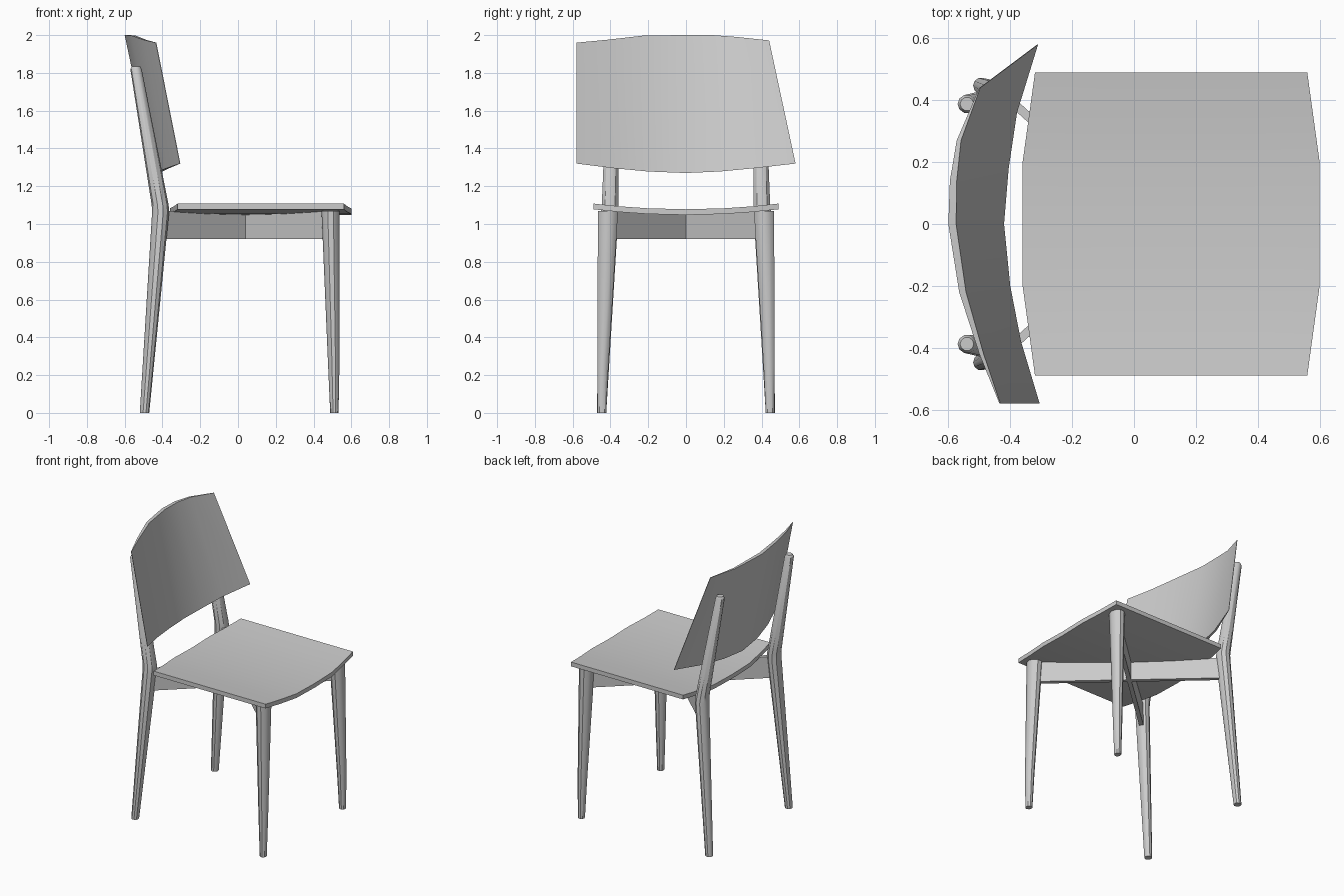
import bpy
import math
from mathutils import Vector

cube = bpy.data.objects.get("Cube")
if cube:
    bpy.data.objects.remove(cube, do_unlink=True)

GREY = (0.6, 0.6, 0.6, 1)
grey = bpy.data.materials.new("plain grey")
grey.use_nodes = True
grey.diffuse_color = GREY
grey.node_tree.nodes["Principled BSDF"].inputs["Base Color"].default_value = GREY


def add_mesh(name, verts, faces):
    mesh = bpy.data.meshes.new(name)
    mesh.from_pydata(verts, [], faces)
    mesh.materials.append(grey)
    obj = bpy.data.objects.new(name, mesh)
    bpy.context.collection.objects.link(obj)
    bpy.ops.object.select_all(action='DESELECT')
    obj.select_set(True)
    bpy.context.view_layer.objects.active = obj
    bpy.ops.object.mode_set(mode='EDIT')
    bpy.ops.mesh.select_all(action='SELECT')
    bpy.ops.mesh.normals_make_consistent(inside=False)
    bpy.ops.object.mode_set(mode='OBJECT')
    bpy.ops.object.shade_smooth_by_angle(angle=math.radians(35))
    return obj


def loft(name, rings):
    """Skin a list of equal closed rings and cap both ends."""
    n = len(rings[0])
    verts = [v for ring in rings for v in ring]
    faces = [(r * n + i, r * n + (i + 1) % n, (r + 1) * n + (i + 1) % n, (r + 1) * n + i)
             for r in range(len(rings) - 1) for i in range(n)]
    faces += [tuple(range(n)), tuple(range((len(rings) - 1) * n, len(rings) * n))]
    return add_mesh(name, verts, faces)


def leg(name, sections, side, sides=10):
    """Tapered leg; each section is x, y, z, x radius, y radius."""
    rings = []
    for x, y, z, rx, ry in sections:
        angles = [math.tau * i / sides for i in range(sides)]
        rings.append([(x + rx * math.cos(a), side * y + ry * math.sin(a), z) for a in angles])
    return loft(name, rings)


# Legs
front_leg = [(0.51, 0.445, 0, 0.022, 0.024), (0.507, 0.44, 0.25, 0.03, 0.031),
             (0.49, 0.413, 1.07, 0.048, 0.056)]
back_leg = [(-0.495, 0.447, 0, 0.025, 0.026), (-0.41, 0.405, 1.06, 0.045, 0.05),
            (-0.412, 0.402, 1.1, 0.045, 0.046), (-0.54, 0.388, 1.82, 0.03, 0.03),
            (-0.54, 0.388, 1.835, 0.022, 0.022)]
for label, side in (("left", 1), ("right", -1)):
    leg(f"front_leg_{label}", front_leg, side)
    leg(f"back_leg_{label}", back_leg, side)

# Crossed rails under the seat
for label, side in (("left", 1), ("right", -1)):
    start, end = Vector((-0.4, side * 0.4, 0)), Vector((0.48, -side * 0.4, 0))
    across = (end - start).normalized().cross(Vector((0, 0, 1))) * 0.014
    rings = [[p + across * s + Vector((0, 0, z))
              for s, z in ((-1, 0.92), (1, 0.92), (1, 1.07), (-1, 1.07))]
             for p in (start, end)]
    loft(f"cross_rail_{label}", rings)

# Dished seat with bowed front and back edges
HALF = 0.49
rings = []
for y in (-HALF, -0.35, -0.2, 0, 0.2, 0.35, HALF):
    inset = 0.04 * max(0, (abs(y) - 0.2) / (HALF - 0.2))
    top = 1.108 - 0.03 * (1 - (y / HALF) ** 2)
    back, front = inset - 0.36, 0.6 - inset
    xs = [back + (front - back) * k / 4 for k in range(5)]
    upper = [(x, y, top) for x in xs]
    lower = [(x, y, top - 0.03) for x in reversed(xs)]
    rings.append(upper + lower)
loft("seat", rings)

# Curved backrest, thin at its ends and cut back at the upper left corner
top_edge = [(-0.435, -0.58, 1.96), (-0.5, -0.42, 1.975), (-0.565, -0.22, 1.998),
            (-0.6, 0, 2), (-0.595, 0.14, 2), (-0.573, 0.27, 1.99), (-0.5, 0.44, 1.972)]
low_edge = [(-0.305, -0.58, 1.32), (-0.365, -0.38, 1.295), (-0.4, -0.2, 1.278),
            (-0.42, 0, 1.27), (-0.405, 0.18, 1.278), (-0.378, 0.36, 1.295), (-0.31, 0.58, 1.32)]
rings = []
for i, (t, b) in enumerate(zip(top_edge, low_edge)):
    thick = Vector((0.003 + 0.022 * math.sin(math.pi * i / 6), 0, 0))
    t, b = Vector(t), Vector(b)
    rings.append([t, t + thick, b, b - thick])
loft("backrest", rings)
